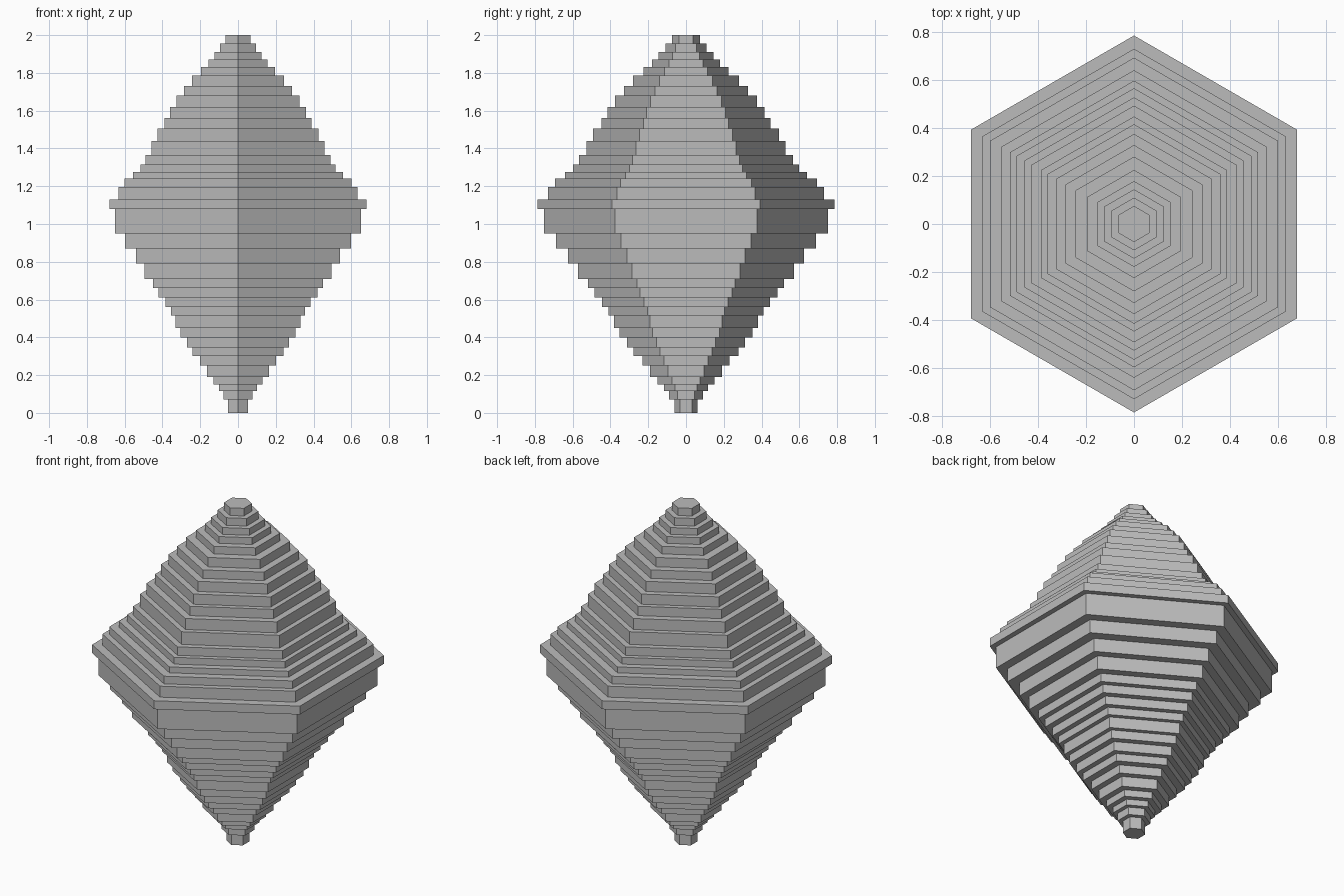
import bpy
import bmesh
import math

# Remove the default cube
cube = bpy.data.objects.get("Cube")
if cube:
    bpy.data.objects.remove(cube, do_unlink=True)

SIDES = 6

# Tiers from bottom to top: (top height, distance from axis to flat side)
TIERS = [
    (.07, .053), (.115, .077), (.15, .1), (.19, .13), (.25, .165), (.3, .2),
    (.345, .24), (.4, .27), (.45, .305), (.515, .33), (.56, .355), (.61, .385),
    (.66, .42), (.71, .45), (.79, .495), (.87, .54), (.95, .597), (1.08, .65),
    (1.13, .68), (1.195, .632), (1.24, .6), (1.275, .555), (1.315, .517),
    (1.365, .49), (1.44, .457), (1.505, .427), (1.56, .388), (1.62, .36),
    (1.68, .325), (1.73, .285), (1.785, .243), (1.83, .195), (1.87, .155),
    (1.91, .125), (1.955, .095), (2, .065),
]


def make_material(name, colour):
    material = bpy.data.materials.new(name)
    material.use_nodes = True
    material.diffuse_color = colour
    material.node_tree.nodes["Principled BSDF"].inputs["Base Color"].default_value = colour
    return material


def add_ring(bm, apothem, height):
    """Hexagonal ring of vertices with corners on the front and back."""
    radius = apothem / math.cos(math.pi / SIDES)
    angles = [math.pi / 2 + math.tau * i / SIDES for i in range(SIDES)]
    return [bm.verts.new((radius * math.cos(a), radius * math.sin(a), height))
            for a in angles]


def bridge(bm, lower, upper):
    """Join two rings with a band of quads."""
    for i in range(SIDES):
        j = (i + 1) % SIDES
        bm.faces.new((lower[i], lower[j], upper[j], upper[i]))


# Stepped crystal: walls and ledges in one closed shell
bm = bmesh.new()
previous = None
bottom = 0.0
for top, apothem in TIERS:
    lower = add_ring(bm, apothem, bottom)
    upper = add_ring(bm, apothem, top)
    if previous:
        bridge(bm, previous, lower)
    else:
        bm.faces.new(list(reversed(lower)))
    bridge(bm, lower, upper)
    previous, bottom = upper, top
bm.faces.new(previous)
bmesh.ops.recalc_face_normals(bm, faces=bm.faces[:])

mesh = bpy.data.meshes.new("stepped_crystal")
bm.to_mesh(mesh)
bm.free()
mesh.materials.append(make_material("plain grey", (.5, .5, .5, 1)))
crystal = bpy.data.objects.new("stepped_crystal", mesh)
bpy.context.collection.objects.link(crystal)
